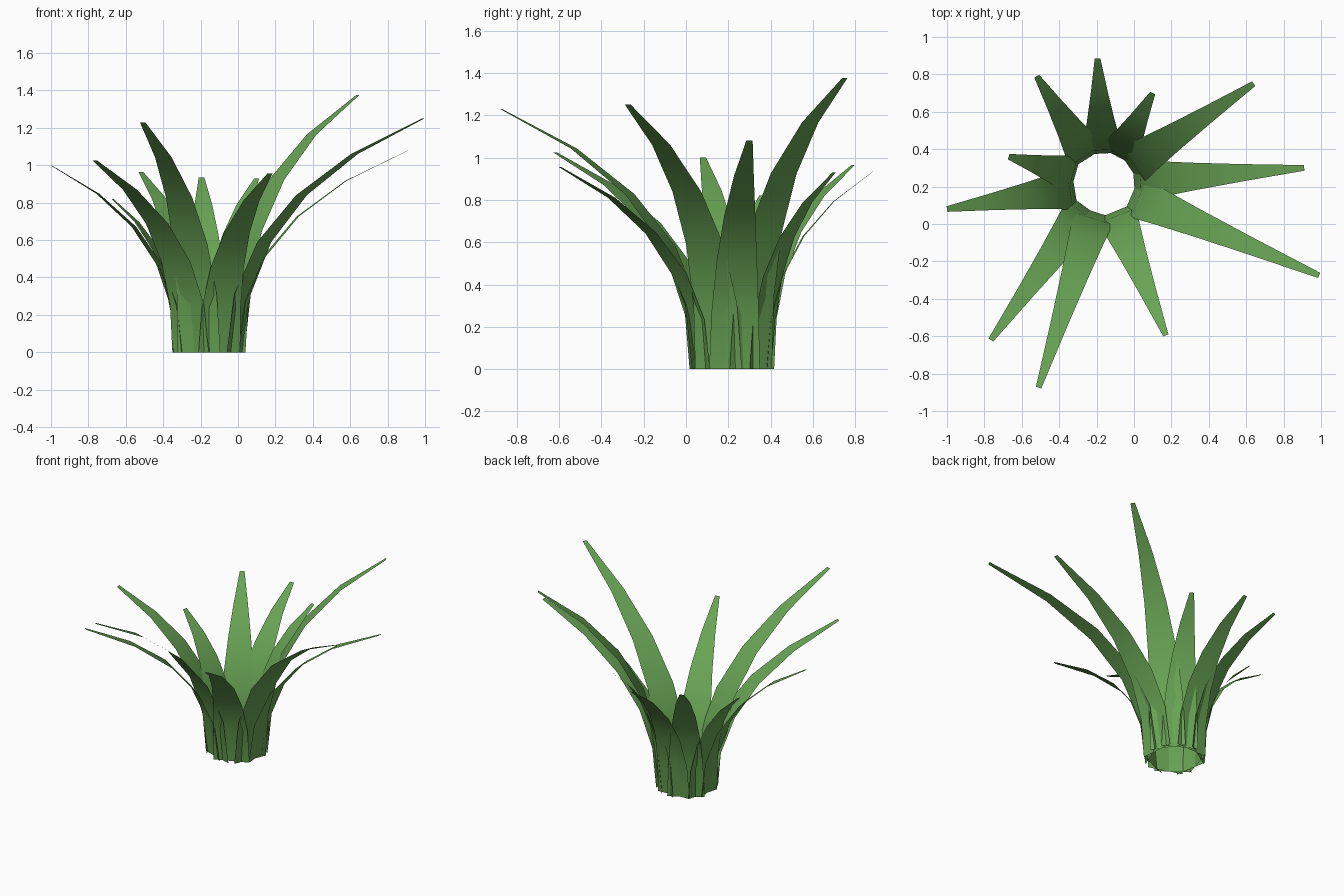
import bpy, bmesh
from mathutils import Vector

if "Cube" in bpy.data.objects:
    bpy.data.objects.remove(bpy.data.objects["Cube"])

CENTER = Vector((-0.16, 0.217, 0))
BASE_R = 0.16
SEGMENTS = 5

green = bpy.data.materials.new("leaf_green")
green.diffuse_color = (0.14, 0.37, 0.09, 1)
green.use_nodes = True
green.node_tree.nodes["Principled BSDF"].inputs["Base Color"].default_value = green.diffuse_color

# tip position of every leaf
TIPS = [
    (0.64, 0.75, 1.375), (0.91, 0.30, 1.08), (0.99, -0.275, 1.25),
    (0.17, -0.595, 0.955), (-0.51, -0.875, 1.23), (-0.765, -0.62, 1.025),
    (-1.0, 0.08, 1.0), (-0.67, 0.36, 0.82), (-0.52, 0.79, 0.965),
    (-0.195, 0.885, 0.935), (0.10, 0.70, 0.93),
]


def leaf(name, tip):
    """Tapering strip that rises from the ring and arches out to its tip."""
    out = Vector((tip[0], tip[1], 0)) - CENTER
    reach = out.length - BASE_R
    out.normalize()
    side = Vector((-out.y, out.x, 0))
    bm = bmesh.new()
    rows = []
    for i in range(SEGMENTS + 1):
        t = i / SEGMENTS
        p = CENTER + out * (BASE_R + reach * t ** 2.05)
        p.z = tip[2] * (t + 0.3 * t * (1 - t))
        half = 0.015 + 0.105 * (1 - t ** 1.6)
        rows.append((bm.verts.new(p - side * half), bm.verts.new(p + side * half)))
    for (l0, r0), (l1, r1) in zip(rows, rows[1:]):
        bm.faces.new((l0, l1, r1, r0)).smooth = True
    mesh = bpy.data.meshes.new(name)
    bm.to_mesh(mesh)
    bm.free()
    mesh.materials.append(green)
    bpy.context.collection.objects.link(bpy.data.objects.new(name, mesh))


# ring of leaves
for n, tip in enumerate(TIPS, 1):
    leaf(f"leaf_{n:02d}", tip)
